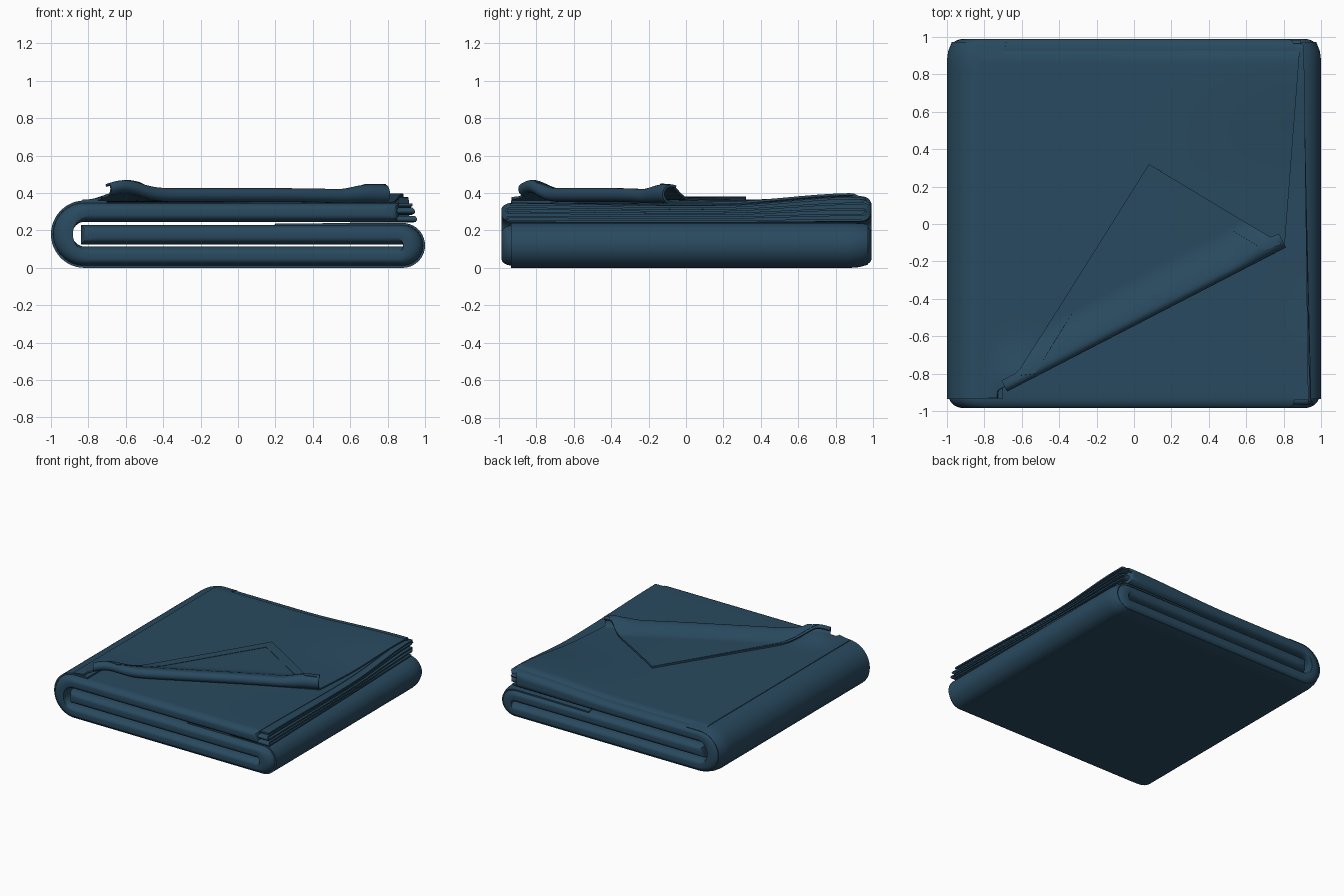
import bpy
from math import sin, cos, pi, exp
from mathutils import Vector

if "Cube" in bpy.data.objects:
    bpy.data.objects.remove(bpy.data.objects["Cube"])

cloth = bpy.data.materials.new("deep teal blue cloth")
COLOUR = (0.022, 0.068, 0.115, 1)
cloth.diffuse_color = COLOUR
cloth.use_nodes = True
cloth.node_tree.nodes["Principled BSDF"].inputs["Base Color"].default_value = COLOUR


def smooth(a, b, t):
    t = min(max((t - a) / (b - a), 0), 1)
    return t * t * (3 - 2 * t)


def lerp(a, b, t):
    return a + (b - a) * t


def steps(a, b, n):
    return [lerp(a, b, i / n) for i in range(n + 1)]


def arc(cx, cz, r, a0, a1, n=16):
    return [(cx + r * cos(a), cz + r * sin(a)) for a in steps(a0, a1, n)]


def rise(x, y):
    """Upward curl of the upper layers toward the back corner."""
    return 0.035 * smooth(0.2, 0.9, y) * smooth(-0.1, 0.85, x) - 0.012 * smooth(0.2, 0.9, x) * smooth(0.9, 0, abs(y))


def lifted(x, y, z):
    return (x, y, z + rise(x, y) * min(max((z - 0.24) / 0.1, 0), 1))


def finish(name, verts, faces, thickness=0):
    mesh = bpy.data.meshes.new(name)
    mesh.from_pydata(verts, [], faces)
    mesh.materials.append(cloth)
    ob = bpy.data.objects.new(name, mesh)
    bpy.context.collection.objects.link(ob)
    bpy.ops.object.select_all(action='DESELECT')
    ob.select_set(True)
    bpy.context.view_layer.objects.active = ob
    bpy.ops.object.mode_set(mode='EDIT')
    bpy.ops.mesh.select_all(action='SELECT')
    bpy.ops.mesh.normals_make_consistent(inside=False)
    bpy.ops.object.mode_set(mode='OBJECT')
    if thickness:
        mod = ob.modifiers.new("cloth thickness", 'SOLIDIFY')
        mod.thickness, mod.offset = thickness, 0
        bpy.ops.object.modifier_apply(modifier=mod.name)
    bpy.ops.object.shade_smooth_by_angle(angle=0.7)
    return ob


def sheet(name, rows, thickness):
    """Thin cloth from a grid of points."""
    n = len(rows[0])
    faces = [(i * n + j, i * n + j + 1, (i + 1) * n + j + 1, (i + 1) * n + j)
             for i in range(len(rows) - 1) for j in range(n - 1)]
    return finish(name, [p for row in rows for p in row], faces, thickness)


# Thick folded core: an S-shaped strip seen from the front
path = [(x, 0.177) for x in steps(-0.84, 0.86, 24)]
path += arc(0.88, 0.12, 0.057, pi / 2, -pi / 2)
path += [(x, 0.063) for x in steps(0.86, -0.80, 24)]
path += arc(-0.82, 0.18, 0.117, -pi / 2, -3 * pi / 2)
path += [(x, 0.297) for x in steps(-0.80, 0.86, 24)]
points = [Vector(p) for p in path]
normals = []
for i in range(len(points)):
    d = (points[min(i + 1, len(points) - 1)] - points[max(i - 1, 0)]).normalized()
    normals.append(Vector((-d.y, d.x)))

stations = [(-0.925 - 0.06 * sin(a), cos(a)) for a in steps(pi / 2, 0, 8)]
stations += [(y, 1) for y in steps(-0.85, 0.85, 16)]
stations += [(0.93 + 0.06 * sin(a), cos(a)) for a in steps(0, pi / 2, 8)]
verts, faces = [], []
m = len(points)
for y, full in stations:
    half = 0.051 * (0.25 + 0.75 * full)
    shrink = 0.955 + 0.045 * full
    left = [p + n * half for p, n in zip(points, normals)]
    right = [p - n * half for p, n in zip(points, normals)]
    verts += [lifted(p.x * shrink, y, p.y) for p in left + right[::-1]]
ring = 2 * m
for k in range(len(stations) - 1):
    for j in range(ring):
        a, b = k * ring + j, k * ring + (j + 1) % ring
        faces.append((a, b, b + ring, a + ring))
for base in (0, (len(stations) - 1) * ring):
    faces += [(base + j, base + j + 1, base + ring - 2 - j, base + ring - 1 - j)
              for j in range(m - 1)]
finish("folded_core", verts, faces)

# Outer cover wrapping the closed side, underside and right roll
wrap = [(-0.70, 0.354)] + arc(-0.82, 0.18, 0.174, pi / 2, 3 * pi / 2, 24)
wrap += [(x, 0.006) for x in steps(-0.75, 0.85, 16)]
wrap += arc(0.88, 0.12, 0.114, -pi / 2, pi / 2, 20) + [(0.6, 0.234), (0.2, 0.23)]
rows = []
for y in steps(-0.935, 0.97, 40):
    tuck = 0.025 * smooth(0.90, 0.97, y)
    rows.append([(x * (1 - tuck), y, z + tuck * (0.18 - z) * 4) for x, z in wrap])
sheet("outer_cover", rows, 0.012)

# Zigzag stack of thin layers at the open right edge
zigzag, layers, gap = [], 5, 0.022
for k in range(layers):
    way = 1 if k % 2 else -1
    z = 0.25 + gap * k
    zigzag += [(y, z) for y in steps(-0.94 * way, 0.94 * way, 24)]
    if k < layers - 1:
        zigzag += [(way * (0.94 + 0.018 * cos(a)), z + gap / 2 + gap / 2 * sin(a))
                   for a in steps(-pi / 2, pi / 2, 8)[1:-1]]
rows = []
for y, z in zigzag:
    edge = lerp(0.95, 0.905, (y + 0.95) / 1.9) - 0.25 * (z - 0.25) * (1 - y) / 2 + 0.01 * sin(z * 150)
    rows.append([lifted(x, y, z) for x in steps(0.6, edge, 8)])
sheet("edge_layers", rows, 0.012)


# Top sheet, with its front corner turned back along a diagonal fold
A, B, TIP = Vector((-0.68, -0.89)), Vector((0.81, -0.12)), Vector((0.08, 0.32))
ALONG = (B - A).normalized()
ACROSS = Vector((-ALONG.y, ALONG.x))
LENGTH = (B - A).length
TIP_S, TIP_U = (TIP - A).dot(ALONG), (TIP - A).dot(ACROSS)


def top(x, y):
    bump = 0.05 * exp(-((x + 0.6) / 0.14) ** 2 - ((y + 0.85) / 0.16) ** 2)
    bump *= smooth(-0.86, -0.7, x)
    drop = 0.07 * smooth(0.88, 1.02, y)
    return 0.358 + rise(x, y) + bump - drop


rows = []
for y in steps(-0.93, 0.98, 90):
    if y < B.y:
        limit = max(A.x + (y - A.y) * ALONG.x / ALONG.y - 0.05, -0.73)
    else:
        limit = lerp(0.805, 0.89, (y - B.y) / (0.98 - B.y))
    rows.append([(x, y, top(x, y)) for x in steps(-0.83, limit, 50)])
sheet("top_sheet", rows, 0.012)


def roll_height(s):
    t = s / LENGTH
    return 0.062 + 0.03 * smooth(0.82, 0.95, t) - 0.006 * smooth(0.3, 0, t)


def flap_point(s, u, extra=0):
    p = A + ALONG * s + ACROSS * u
    h = roll_height(s)
    z = 0.014 + (h - 0.014) * (1 - smooth(h / 2, h / 2 + 0.18, u))
    return (p.x, p.y, top(p.x, p.y) + z + extra)


# Rolled fold and the flap lying back on the top sheet
rows = []
for s in steps(0, TIP_S, 44) + steps(TIP_S, LENGTH, 18)[1:]:
    r = roll_height(s) / 2
    width = TIP_U * min(s / TIP_S, (LENGTH - s) / (LENGTH - TIP_S))
    row = []
    for u, z in [(0.07, 0)] + [(r - r * cos(a), r + r * sin(a)) for a in steps(-pi / 2, pi / 2, 12)][:-1]:
        p = A + ALONG * s + ACROSS * u
        row.append((p.x, p.y, top(p.x, p.y) + z))
    row += [flap_point(s, u) for u in steps(r, max(width, r + 0.03), 24)]
    rows.append(row)
sheet("turned_back_flap", rows, 0.012)

# Hem band along the two free edges of the flap
outer = [Vector((-0.61, -0.81)), TIP, Vector((0.79, -0.11))]
inner = [Vector((-0.53, -0.80)), Vector((0.10, 0.22)), Vector((0.70, -0.14))]
rows = []
for side in range(2):
    for t in steps(0, 1, 40):
        a, b = outer[side].lerp(outer[side + 1], t), inner[side].lerp(inner[side + 1], t)
        row = []
        for k in steps(0, 1, 4):
            q = a.lerp(b, k) - A
            row.append(flap_point(q.dot(ALONG), q.dot(ACROSS), 0.007))
        if not (side and t == 0):
            rows.append(row)
sheet("flap_hem", rows, 0.004)
